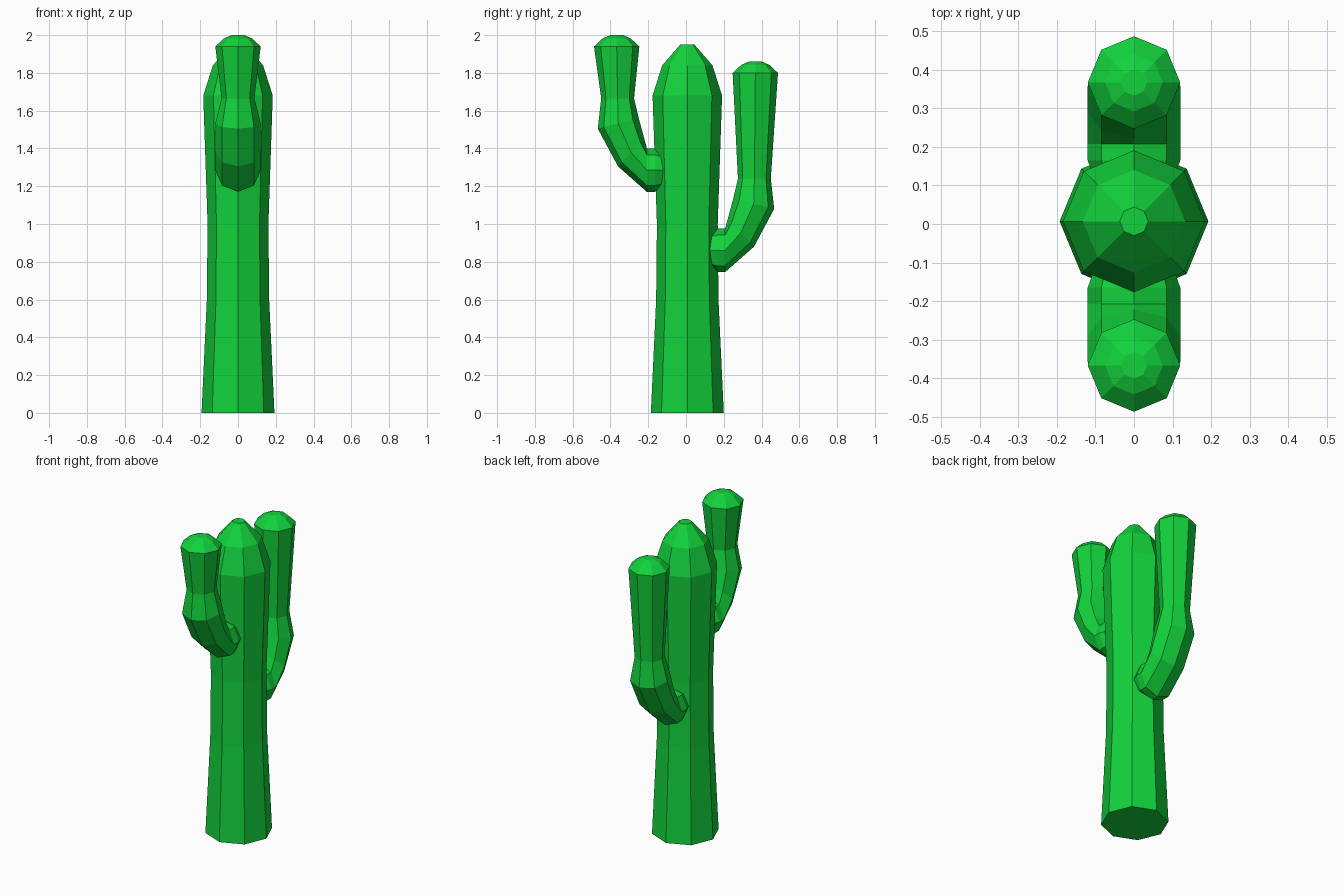
import bpy, bmesh, math
from mathutils import Vector

if "Cube" in bpy.data.objects:
    bpy.data.objects.remove(bpy.data.objects["Cube"])

SIDES = 8
green = bpy.data.materials.new("cactus_green")
green.diffuse_color = (0.006, 0.65, 0.045, 1)
green.use_nodes = True
green.node_tree.nodes["Principled BSDF"].inputs["Base Color"].default_value = green.diffuse_color


def loft(name, rings):
    """Skin octagonal rings; each ring is (outer yz, inner yz, x radius)."""
    bm = bmesh.new()
    loops = []
    for outer, inner, rx in rings:
        a, b = Vector((0, *outer)), Vector((0, *inner))
        mid, half = (a + b) / 2, (a - b) / 2
        loop = []
        for i in range(SIDES):
            t = 2 * math.pi * i / SIDES
            loop.append(bm.verts.new(mid + half * math.sin(t) + Vector((rx * math.cos(t), 0, 0))))
        loops.append(loop)
    for lo, hi in zip(loops, loops[1:]):
        for i in range(SIDES):
            j = (i + 1) % SIDES
            bm.faces.new((lo[i], lo[j], hi[j], hi[i]))
    bm.faces.new(loops[0])
    bm.faces.new(loops[-1])
    bmesh.ops.recalc_face_normals(bm, faces=bm.faces)
    mesh = bpy.data.meshes.new(name)
    bm.to_mesh(mesh)
    bm.free()
    mesh.materials.append(green)
    obj = bpy.data.objects.new(name, mesh)
    bpy.context.collection.objects.link(obj)


def level(y, z, r):
    """Horizontal ring."""
    return ((y + r, z), (y - r, z), r)


# Trunk: flared foot, slim waist, wide shoulder and tapered crown
loft("trunk", [level(0.007, z, r) for z, r in (
    (0, 0.193), (0.6, 0.165), (1.0, 0.161), (1.68, 0.184), (1.84, 0.133), (1.95, 0.037))])


def arm(name, side, z, top):
    """Arm with horizontal stub at height z, bending up to a domed tip."""
    rings = [
        ((0.08, z - 0.085), (0.08, z + 0.085), 0.09),
        ((0.165, z - 0.115), (0.165, z + 0.115), 0.12),
        ((0.207, z - 0.115), (0.207, z + 0.115), 0.12),
        ((0.36, z + 0.02), (0.222, z + 0.17), 0.12),
        ((0.467, z + 0.22), (0.25, z + 0.275), 0.12),
        level(0.362, z + 0.38, 0.087),
        level(0.367, top - 0.06, 0.12),
        level(0.367, top - 0.018, 0.075),
        level(0.367, top, 0.034),
    ]
    loft(name, [((side * o[0], o[1]), (side * i[0], i[1]), r) for o, i, r in rings])


# Two arms on opposite sides
arm("back_arm", 1, 0.86, 1.86)
arm("front_arm", -1, 1.285, 2.0)
